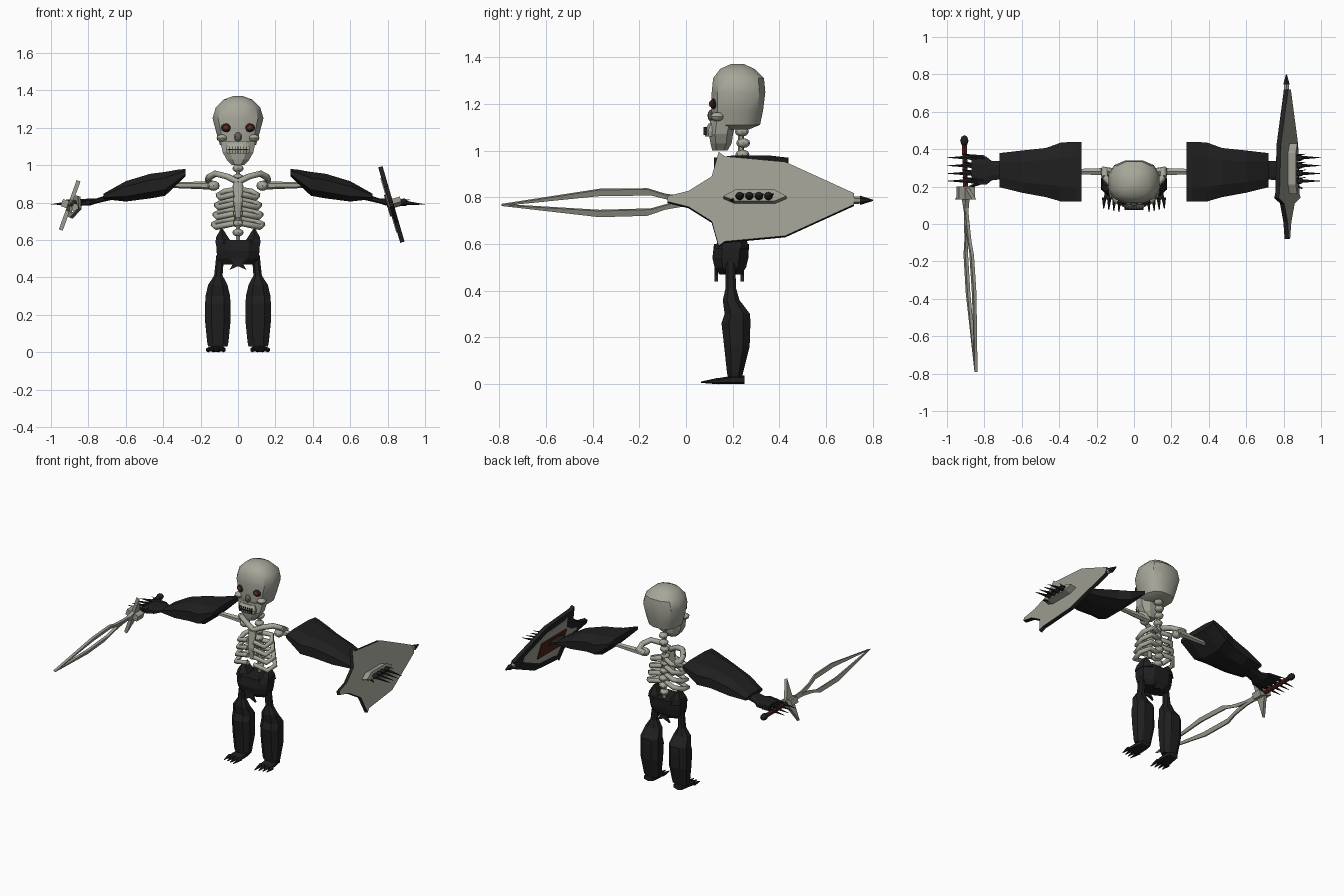
import bpy, bmesh, math
from mathutils import Vector, Matrix

cube = bpy.data.objects.get("Cube")
if cube:
    bpy.data.objects.remove(cube, do_unlink=True)


def material(name, col):
    m = bpy.data.materials.new(name)
    m.use_nodes = True
    m.diffuse_color = (*col, 1)
    b = m.node_tree.nodes["Principled BSDF"]
    b.inputs["Base Color"].default_value = (*col, 1)
    b.inputs["Roughness"].default_value = 0.8
    return m


BONE = material("bone", (0.38, 0.38, 0.32))
CLOTH = material("black_cloth", (0.014, 0.014, 0.014))
METAL = material("dull_steel", (0.33, 0.33, 0.28))
GRIP = material("dark_red_leather", (0.075, 0.015, 0.012))
EYE = material("red_eye", (0.2, 0.02, 0.015))
SHADE = material("hollow_grey", (0.12, 0.12, 0.1))


def finish(name, bm, mat, smooth=0):
    bmesh.ops.recalc_face_normals(bm, faces=bm.faces)
    me = bpy.data.meshes.new(name)
    bm.to_mesh(me)
    bm.free()
    me.materials.append(mat)
    ob = bpy.data.objects.new(name, me)
    bpy.context.collection.objects.link(ob)
    if smooth:
        bpy.ops.object.select_all(action='DESELECT')
        ob.select_set(True)
        bpy.context.view_layer.objects.active = ob
        bpy.ops.object.shade_smooth_by_angle(angle=math.radians(smooth))
    return ob


def mirror(ob):
    """Name the +x part left and add its mirrored right twin."""
    me = ob.data.copy()
    me.transform(Matrix.Diagonal((-1, 1, 1, 1)))
    me.flip_normals()
    twin = bpy.data.objects.new("right_" + ob.name, me)
    bpy.context.collection.objects.link(twin)
    ob.name = "left_" + ob.name


def loft(name, mat, axis, secs, n=8, power=0.8, smooth=0):
    """Sections are (position, u centre, v centre, u half, v half)."""
    bm = bmesh.new()
    rings = []
    for w, cu, cv, ru, rv in secs:
        ring = []
        for i in range(n):
            a = 2 * math.pi * (i + 0.5) / n
            c, s = math.cos(a), math.sin(a)
            u = cu + ru * math.copysign(abs(c) ** power, c)
            v = cv + rv * math.copysign(abs(s) ** power, s)
            p = {'X': (w, u, v), 'Y': (u, w, v), 'Z': (u, v, w)}[axis]
            ring.append(bm.verts.new(p))
        rings.append(ring)
    for r, q in zip(rings, rings[1:]):
        for i in range(n):
            j = (i + 1) % n
            bm.faces.new((r[i], r[j], q[j], q[i]))
    bm.faces.new(rings[0])
    bm.faces.new(rings[-1])
    return finish(name, bm, mat, smooth)


def rod(name, mat, a, b, r1, r2, n=6):
    a, b = Vector(a), Vector(b)
    bm = bmesh.new()
    rot = (b - a).to_track_quat('Z', 'Y').to_matrix().to_4x4()
    bmesh.ops.create_cone(bm, cap_ends=True, segments=n, radius1=r1, radius2=r2,
                          depth=(b - a).length,
                          matrix=Matrix.Translation((a + b) / 2) @ rot)
    return finish(name, bm, mat)


def ball(name, mat, loc, size, smooth=40):
    bm = bmesh.new()
    bmesh.ops.create_uvsphere(bm, u_segments=8, v_segments=6, radius=1,
                              matrix=Matrix.Translation(loc) @ Matrix.Diagonal((*size, 1)))
    return finish(name, bm, mat, smooth)


def box(name, mat, loc, size):
    bm = bmesh.new()
    bmesh.ops.create_cube(bm, size=1, matrix=Matrix.Translation(loc) @ Matrix.Diagonal((*size, 1)))
    return finish(name, bm, mat)


def tube(name, mat, pts, r):
    cu = bpy.data.curves.new(name, 'CURVE')
    cu.dimensions = '3D'
    cu.bevel_depth = r
    cu.bevel_resolution = 1
    cu.use_fill_caps = True
    sp = cu.splines.new('POLY')
    sp.points.add(len(pts) - 1)
    for p, co in zip(sp.points, pts):
        p.co = (*co, 1)
    tmp = bpy.data.objects.new(name + "_path", cu)
    bpy.context.collection.objects.link(tmp)
    bpy.context.view_layer.update()
    bm = bmesh.new()
    bm.from_mesh(tmp.to_mesh())
    tmp.to_mesh_clear()
    bpy.data.objects.remove(tmp)
    return finish(name, bm, mat)


def slab(name, mat, outline, place, thick):
    """Extrude an outline; place(u, v, t) gives the world position."""
    bm = bmesh.new()
    front = [bm.verts.new(place(u, v, thick / 2)) for u, v in outline]
    back = [bm.verts.new(place(u, v, -thick / 2)) for u, v in outline]
    bm.faces.new(front)
    bm.faces.new(back[::-1])
    for i in range(len(front)):
        j = (i + 1) % len(front)
        bm.faces.new((front[i], back[i], back[j], front[j]))
    return finish(name, bm, mat)


# Skull, jaw and face
loft("skull", BONE, 'Z', [(1.09, 0, .2, .07, .07), (1.11, 0, .215, .1, .105), (1.17, 0, .22, .118, .113),
     (1.25, 0, .225, .14, .118), (1.31, 0, .225, .122, .112), (1.35, 0, .22, .08, .075),
     (1.37, 0, .22, .025, .03)], n=12, smooth=35)
loft("jaw", BONE, 'Z', [(1.0, 0, .145, .035, .035), (1.03, 0, .15, .065, .048),
     (1.07, 0, .15, .088, .055), (1.13, 0, .16, .1, .06)])
loft("teeth_ridge", BONE, 'Z', [(1.06, 0, .11, .062, .03), (1.085, 0, .11, .068, .033),
     (1.115, 0, .115, .06, .02)])
box("mouth_line", CLOTH, (0, .083, 1.083), (.1, .016, .006))
for i in range(7):
    box("tooth_gap", CLOTH, (-.045 + .015 * i, .083, 1.083), (.003, .014, .034))
ball("nose_hollow", SHADE, (0, .108, 1.15), (.02, .016, .026))
mirror(ball("eye_socket", CLOTH, (.062, .118, 1.2), (.029, .016, .023)))
mirror(ball("eye", EYE, (.064, .106, 1.2), (.014, .008, .013)))
mirror(ball("cheekbone", BONE, (.085, .135, 1.145), (.03, .03, .02)))

# Spine, neck and ribs
for i in range(10):
    z = .64 + .049 * i
    ball("vertebra", BONE, (0, .235 + .01 * math.sin(i), z), (.03, .03, .021))
rod("spinal_cord", BONE, (0, .235, .6), (0, .235, 1.1), .013, .013)
loft("breastbone", BONE, 'Z', [(.72, 0, .15, .014, .01), (.8, 0, .145, .024, .013),
     (.91, 0, .16, .03, .013)])
for i in range(4):
    z, w = .87 - .052 * i, .105 + .009 * i
    mirror(tube("rib", BONE, [(.015, .24, z), (w * .7, .265, z - .01), (w, .215, z - .03),
           (w * .9, .15, z - .045), (.022, .142, z - .025)], .016))

# Shoulders and arm bones
mirror(tube("collarbone", BONE, [(0, .17, .91), (.06, .18, .94), (.12, .21, .955), (.155, .25, .935)], .018))
mirror(tube("shoulder_blade", BONE, [(.155, .25, .935), (.16, .29, .91), (.12, .28, .89)], .02))
mirror(ball("shoulder_joint", BONE, (.13, .26, .89), (.032, .032, .027)))
mirror(rod("upper_arm_bone", BONE, (.13, .28, .892), (.4, .28, .893), .023, .013))

# Sleeves, gloves and claws
mirror(loft("sleeve", CLOTH, 'X', [(.28, .28, .96, .17, .02), (.31, .28, .945, .17, .035),
       (.39, .278, .9, .168, .068), (.47, .275, .888, .14, .07), (.6, .28, .86, .12, .058),
       (.72, .288, .833, .097, .015)]))
mirror(loft("glove", CLOTH, 'X', [(.68, .29, .83, .05, .018), (.76, .285, .808, .055, .014),
       (.79, .285, .803, .08, .02), (.87, .29, .8, .075, .018)]))
for y in (.23, .27, .312, .355):
    mirror(rod("claw", CLOTH, (.84, y, .803), (1.0, y, .79), .017, .001))
    mirror(rod("cuff_thorn", CLOTH, (.8, y, .805), (.92, y + .02, .815), .014, .001))
mirror(rod("thumb", CLOTH, (.8, .23, .8), (.9, .19, .785), .016, .004))

# Hips with raised points and hanging loincloth
loft("hip_cloth", CLOTH, 'Z', [(.47, 0, .19, .09, .05), (.5, 0, .19, .115, .072),
     (.54, 0, .19, .123, .082), (.6, 0, .195, .125, .08)])
mirror(loft("hip_point", CLOTH, 'Z', [(.58, .075, .195, .052, .076), (.615, .085, .2, .036, .06),
       (.66, .087, .205, .006, .025)], n=6))
for y in (.13, .24):
    slab("loincloth", CLOTH, [(-.05, .52), (.05, .52), (.028, .47), (.045, .44), (0, .46), (-.045, .44),
         (-.028, .47)], lambda u, v, t, y=y: (u, y + t, v), .015)

# Legs and clawed feet
mirror(loft("trouser_leg", CLOTH, 'Z', [(.03, .108, .21, .055, .032), (.05, .108, .21, .06, .037),
       (.16, .108, .218, .072, .058), (.26, .108, .214, .072, .066), (.3, .108, .22, .07, .058),
       (.36, .108, .193, .055, .038), (.41, .105, .192, .024, .024), (.52, .095, .19, .022, .022)]))
mirror(loft("foot", CLOTH, 'Y', [(.25, .112, .018, .036, .018), (.2, .112, .018, .045, .018),
       (.13, .118, .012, .05, .012)], n=6))
for i in range(4):
    x = .078 + .027 * i
    mirror(rod("toe", CLOTH, (x, .14, .013), (x + .003, .065 + .006 * i, .008), .014, .003))

# Two-pronged sword in the right hand
def sword_place(u, v, t):
    x = -.9 + .062 * max(0, .1 - u)
    return (x + .34 * v + .94 * t, u, .785 - .02 * max(0, .1 - u) + .94 * v - .34 * t)


prong = [(.14, .012), (.02, .016), (-.09, .034), (-.165, .06), (-.37, .062), (-.79, .002),
         (-.79, -.002), (-.37, .034), (-.15, .032), (-.05, .004), (.14, -.004)]
for side, s in (("upper", 1), ("lower", -1)):
    slab(side + "_sword_prong", METAL, [(u, s * v) for u, v in prong], sword_place, .016)
slab("sword_guard", METAL, [(.13, .14), (.19, .03), (.2, 0), (.19, -.03), (.13, -.14), (.13, -.03),
     (.05, 0), (.13, .03)], sword_place, .022)
slab("guard_cross", METAL, [(.2, .02), (.2, -.02), (.13, -.02), (.13, .02)], sword_place, .09)
rod("sword_grip", GRIP, (-.9, .18, .785), (-.907, .43, .79), .015, .015)
ball("sword_pommel", CLOTH, (-.907, .445, .79), (.022, .03, .022))

# Shield on the left arm: pale outer face, black rim and back
half = [(-.08, .012), (.01, .035), (.11, .1), (.14, .21), (.165, .19), (.425, .165), (.72, .025)]
outline = half + [(u, -v) for u, v in reversed(half)]


def shield_place(u, v, t):
    return (.82 - .28 * v + .96 * t, u, .79 + .96 * v + .28 * t)


shield = slab("shield", CLOTH, outline, shield_place, .024)
shield.data.materials.append(METAL)
for f in shield.data.polygons:
    if f.normal.x > .9:
        f.material_index = 1
inner = [(.34 + (u - .34) * .72, v * .72) for u, v in outline]
slab("shield_lining", METAL, inner, lambda u, v, t: shield_place(u, v, t - .014), .006)
slab("shield_pad", GRIP, [(.18, .06), (.45, .06), (.45, -.06), (.18, -.06)],
     lambda u, v, t: shield_place(u, v, t - .02), .008)
slab("shield_boss", METAL, [(.16, 0), (.21, .028), (.38, .028), (.43, 0), (.38, -.022), (.21, -.022)],
     lambda u, v, t: shield_place(u, v, t + .03), .05)
for i in range(4):
    ball("knuckle", CLOTH, (.885, .23 + .041 * i, .805), (.02, .018, .017))
rod("shield_spike_neck", METAL, (.815, .71, .788), (.815, .76, .787), .017, .014)
rod("shield_spike", CLOTH, (.815, .745, .787), (.815, .8, .787), .02, .003)
